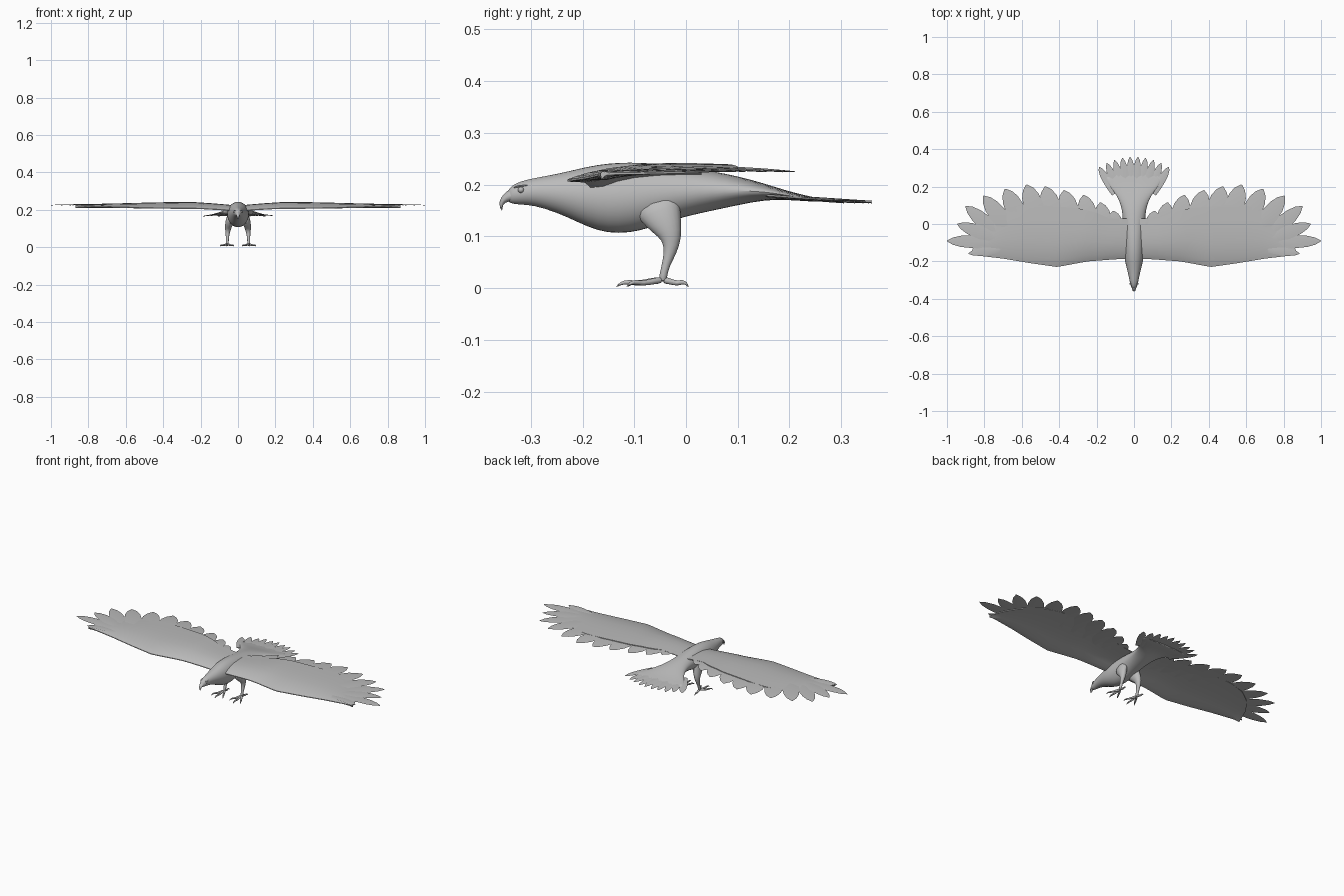
import bpy, bmesh, math
from mathutils import Vector

if "Cube" in bpy.data.objects:
    bpy.data.objects.remove(bpy.data.objects["Cube"])

X, Y, Z = Vector((1, 0, 0)), Vector((0, 1, 0)), Vector((0, 0, 1))

grey = bpy.data.materials.new("plain grey")
grey.diffuse_color = (0.5, 0.5, 0.5, 1)
grey.use_nodes = True
grey.node_tree.nodes["Principled BSDF"].inputs["Base Color"].default_value = grey.diffuse_color


def lerp(table, x):
    """Read a value from a list of (x, value) pairs."""
    if x <= table[0][0]:
        return table[0][1]
    for (x0, a), (x1, b) in zip(table, table[1:]):
        if x <= x1:
            return a + (b - a) * (x - x0) / (x1 - x0)
    return table[-1][1]


def skin(bm, rings):
    """Join rings of points into a closed skin."""
    vs = [[bm.verts.new(p) for p in r] for r in rings]
    n = len(vs[0])
    for a, b in zip(vs, vs[1:]):
        for i in range(n):
            bm.faces.new((a[i], a[(i + 1) % n], b[(i + 1) % n], b[i]))
    bm.faces.new(vs[0])
    bm.faces.new(vs[-1])


def sweep(bm, pts, sizes, ref=X, sides=10, tangent=None):
    """Sweep an ellipse (half width, half height) along points."""
    pts = [Vector(p) for p in pts]
    rings = []
    for i, (p, (w, h)) in enumerate(zip(pts, sizes)):
        t = tangent or (pts[min(i + 1, len(pts) - 1)] - pts[max(i - 1, 0)]).normalized()
        u = t.cross(ref).normalized()
        v = u.cross(t)
        angles = [2 * math.pi * k / sides for k in range(sides)]
        rings.append([p + u * w * math.cos(a) + v * h * math.sin(a) for a in angles])
    skin(bm, rings)


def finish(name, bm, mirror=False, subsurf=0, angle=45):
    bmesh.ops.recalc_face_normals(bm, faces=bm.faces)
    mesh = bpy.data.meshes.new(name)
    bm.to_mesh(mesh)
    bm.free()
    ob = bpy.data.objects.new(name, mesh)
    bpy.context.collection.objects.link(ob)
    mesh.materials.append(grey)
    bpy.ops.object.select_all(action='DESELECT')
    ob.select_set(True)
    bpy.context.view_layer.objects.active = ob
    bpy.ops.object.shade_smooth_by_angle(angle=math.radians(angle))
    if mirror:
        ob.modifiers.new("mirror", 'MIRROR').use_mirror_merge = False
    if subsurf:
        m = ob.modifiers.new("smooth", 'SUBSURF')
        m.levels = m.render_levels = subsurf
    return ob


# Body, neck, head and tail base: y, top, bottom, half width
sections = [
    (-.345, .188, .168, .008), (-.338, .198, .163, .015), (-.32, .207, .161, .021),
    (-.295, .213, .160, .025), (-.25, .221, .146, .036), (-.21, .231, .127, .046),
    (-.17, .240, .109, .054), (-.13, .244, .104, .058), (-.09, .244, .109, .059),
    (-.05, .241, .123, .059), (0, .234, .138, .060), (.05, .227, .149, .062),
    (.10, .217, .160, .070), (.15, .203, .170, .092), (.19, .190, .171, .122),
    (.23, .179, .168, .150), (.27, .172, .166, .160)]
bm = bmesh.new()
sweep(bm, [(0, y, (a + b) / 2) for y, a, b, w in sections],
      [(w, (a - b) / 2) for y, a, b, w in sections], ref=Z, sides=18, tangent=Y)
finish("body", bm, subsurf=1)

# Hooked beak
bm = bmesh.new()
sweep(bm, [(0, -.325, .182), (0, -.343, .178), (0, -.354, .170), (0, -.358, .161), (0, -.356, .150)],
      [(.018, .018), (.011, .013), (.007, .009), (.004, .006), (.001, .001)])
finish("beak", bm, subsurf=1)

# Eyes with brow ridges
bm = bmesh.new()
bmesh.ops.create_uvsphere(bm, u_segments=12, v_segments=8, radius=.006)
bmesh.ops.translate(bm, vec=(.0185, -.319, .190), verts=bm.verts)
finish("eye", bm, mirror=True)
bm = bmesh.new()
sweep(bm, [(.013, -.334, .194), (.019, -.322, .198), (.020, -.305, .199)],
      [(.001, .001), (.003, .003), (.001, .001)], sides=6)
finish("brow", bm, mirror=True, subsurf=1)


def feather(bm, base, tip, half, sag=0.0):
    """Leaf shaped blade with a raised middle ridge."""
    base, tip = Vector(base), Vector(tip)
    pts, sizes = [], []
    for s, w in ((0, .7), (.3, .95), (.55, 1), (.75, .88), (.9, .55), (1, .06)):
        pts.append(base.lerp(tip, s) + Z * sag * 4 * s * (1 - s))
        sizes.append((half * w, .0035 - .0025 * s))
    t = tip - base
    t.z = 0
    sweep(bm, pts, sizes, ref=Z, sides=4, tangent=t.normalized())


# Tail fan
bm = bmesh.new()
for i in range(10):
    f = (i - 4.5) / 4.5
    tip = (.187 * f, .36 - .055 * f * f, .165 + .003 * (i % 2))
    feather(bm, (.105 * f, .17 - .01 * f * f, .178), tip, .021)
finish("tail_feathers", bm, angle=30)

# Wing panel: leading edge, trailing line, edge height and crest by span
lead = [(.03, -.185), (.12, -.19), (.25, -.2), (.41, -.23), (.55, -.21), (.7, -.185), (.87, -.165)]
trail = [(.03, .03), (.13, .03), (.2, .06), (.3, .085), (.5, .1), (.6, .1),
         (.7, .07), (.78, .01), (.83, -.06), (.87, -.15)]
edge_z = [(.03, .198), (.2, .208), (.41, .210), (.6, .214), (.87, .222)]
crest_z = [(.03, .228), (.12, .236), (.25, .245), (.4, .243), (.6, .238), (.87, .228)]


def wing_top(x, t):
    """Height of the arched upper side, t from front to back."""
    t = max(0, min(1, t))
    e, c = lerp(edge_z, x), lerp(crest_z, x)
    return e + (c - e) * (1 - (1 - t) ** 4) - .005 * t * t


def wing_point(x, t, under=False):
    y0, y1 = lerp(lead, x), lerp(trail, x)
    z = wing_top(x, t)
    if under:
        z -= .004 + .012 * min(1, t / .1) * (1 - t)
    return Vector((x, y0 + (y1 - y0) * t, z))


chord = [0, .05, .12, .25, .4, .6, .8, 1]
rings = []
for i in range(25):
    x = .03 + .84 * i / 24
    rings.append([wing_point(x, t) for t in chord] +
                 [wing_point(x, t, True) for t in reversed(chord)])
bm = bmesh.new()
skin(bm, rings)
finish("wing", bm, mirror=True)

# Flight feathers: tip x, tip y, angle away from straight back, length, half width
flight = [
    (.11, .07, 6, .16, .042), (.18, .115, 9, .20, .046), (.27, .155, 12, .22, .050),
    (.375, .18, 14, .23, .053), (.475, .2, 16, .24, .053), (.575, .21, 19, .25, .052),
    (.69, .187, 27, .26, .051), (.805, .15, 38, .28, .046), (.90, .095, 50, .30, .040),
    (.945, .0, 70, .28, .036), (1.0, -.09, 88, .30, .034), (.885, -.158, 98, .2, .022)]
bm = bmesh.new()
for i, (x, y, ang, length, half) in enumerate(flight):
    a = math.radians(ang)
    bx, by = x - length * math.sin(a), y - length * math.cos(a)
    t = (by - lerp(lead, bx)) / (lerp(trail, bx) - lerp(lead, bx))
    feather(bm, (bx, by, wing_top(bx, t) - .006), (x, y, .225), half, .003 + .001 * (i % 2))
finish("flight_feathers", bm, mirror=True, angle=30)

# Legs: thigh narrowing to the shank
bm = bmesh.new()
sweep(bm, [(.034, -.058, .170), (.043, -.050, .145), (.050, -.036, .118), (.054, -.027, .095),
           (.056, -.030, .070), (.057, -.039, .045), (.057, -.044, .025), (.057, -.045, .012)],
      [(.050, .024), (.044, .024), (.031, .021), (.020, .016),
       (.013, .011), (.008, .008), (.008, .008), (.008, .008)], sides=10)
finish("leg", bm, mirror=True, subsurf=1)

# Three front toes and one back toe, each ending in a claw
bm = bmesh.new()
for dx, dy in ((-.036, -.068), (.003, -.090), (.040, -.070), (.004, .050)):
    path = [(0, .016), (.3, .013), (.55, .009), (.75, .012), (.9, .010), (1, .002)]
    pts = [(.057 + dx * s, -.045 + dy * s, z) for s, z in path]
    radii = (.008, .006, .0055, .005, .0035, .0006)
    sweep(bm, pts, [(r, r) for r in radii], ref=Z, sides=8)
finish("toes", bm, mirror=True, subsurf=1)
